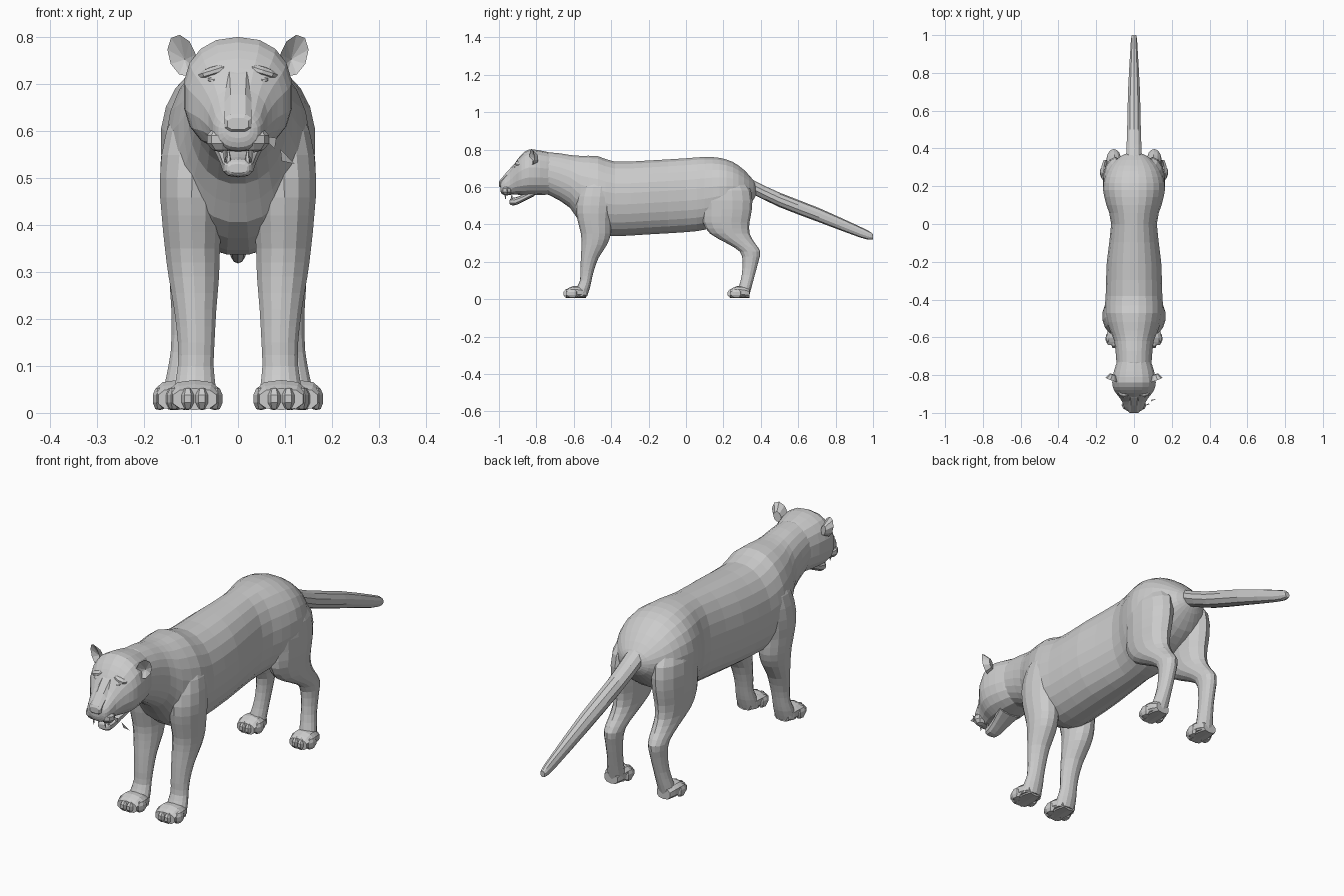
import bpy, bmesh, math
from mathutils import Matrix, Vector

if "Cube" in bpy.data.objects:
    bpy.data.objects.remove(bpy.data.objects["Cube"])


def finish(name, bm, mirror=False):
    bmesh.ops.recalc_face_normals(bm, faces=bm.faces[:])
    me = bpy.data.meshes.new(name)
    bm.to_mesh(me)
    bm.free()
    ob = bpy.data.objects.new(name, me)
    bpy.context.collection.objects.link(ob)
    if mirror:
        m = ob.modifiers.new("Mirror", "MIRROR")
        m.use_mirror_merge = False
    return ob


def spline(keys, sub):
    """Catmull-Rom refinement of the section list."""
    out = []
    for i in range(len(keys) - 1):
        p = [keys[max(0, min(len(keys) - 1, i + d))] for d in (-1, 0, 1, 2)]
        for k in range(sub):
            t = k / sub
            out.append([0.5 * (2 * b + (c - a) * t + (2 * a - 5 * b + 4 * c - d) * t * t
                               + (3 * b - a - 3 * c + d) * t ** 3) for a, b, c, d in zip(*p)])
    return out + [list(keys[-1])]


def loft(bm, keys, axis, sides=16, sub=2, power=2.0):
    """keys: (position on axis, centre a, centre b, radius a, radius b)."""
    rings = []
    for t, a, b, ra, rb in spline(keys, sub):
        ring = []
        for i in range(sides):
            w = 2 * math.pi * (i + 0.5) / sides
            c, s = math.cos(w), math.sin(w)
            u = a + ra * math.copysign(abs(c) ** (2 / power), c)
            v = b + rb * math.copysign(abs(s) ** (2 / power), s)
            ring.append(bm.verts.new((u, t, v) if axis == "y" else (u, v, t)))
        rings.append(ring)
    for r, q in zip(rings, rings[1:]):
        for i in range(sides):
            j = (i + 1) % sides
            bm.faces.new((r[i], r[j], q[j], q[i]))
    bm.faces.new(rings[0])
    bm.faces.new(rings[-1])


def spans(rows):
    """(y, top, bottom, half width) -> loft keys centred on x = 0."""
    return [(y, 0, (t + b) / 2, w, (t - b) / 2) for y, t, b, w in rows]


def blob(bm, centre, size, rot=0, seg=8, rings=5):
    m = Matrix.Translation(centre) @ Matrix.Rotation(rot, 4, "Y") @ Matrix.Diagonal((*size, 1))
    bmesh.ops.create_uvsphere(bm, u_segments=seg, v_segments=rings, radius=1, matrix=m)


# torso and neck
bm = bmesh.new()
loft(bm, spans([
    (-.82, .765, .58, .09), (-.73, .786, .555, .094), (-.62, .772, .487, .105),
    (-.565, .768, .405, .128), (-.47, .766, .345, .155), (-.38, .737, .335, .151),
    (-.2, .743, .345, .145), (0, .755, .357, .122), (.1, .762, .37, .147),
    (.18, .757, .40, .165), (.25, .735, .43, .155), (.31, .692, .47, .125),
    (.36, .637, .53, .07), (.375, .61, .56, .03)]), "y", 24, 2, 2.15)
finish("torso", bm)

# tail
bm = bmesh.new()
loft(bm, spans([(.28, .69, .59, .042), (.36, .637, .56, .043), (.5, .57, .492, .038),
                (.71, .488, .412, .033), (.93, .388, .33, .02), (.985, .36, .318, .016),
                (1.0, .347, .32, .011)]), "y", 10, 2)
finish("tail", bm)

# head, with sloping muzzle
bm = bmesh.new()
loft(bm, spans([(-.72, .782, .56, .088), (-.78, .795, .557, .108), (-.84, .80, .555, .117),
                (-.88, .772, .556, .107), (-.91, .735, .56, .085), (-.94, .69, .558, .064),
                (-.97, .655, .557, .054), (-.987, .635, .565, .042), (-.993, .62, .585, .026)]),
     "y", 18, 2, 2.3)
finish("head", bm)

# nose bridge widening up to the brow
bm = bmesh.new()
loft(bm, spans([(-.875, .765, .62, .04), (-.92, .724, .62, .034), (-.96, .68, .60, .03),
                (-.995, .637, .598, .03), (-1.0, .628, .602, .024)]), "y", 8, 1, 3)
finish("nose_bridge", bm)

# lower jaw
bm = bmesh.new()
loft(bm, spans([(-.81, .59, .552, .055), (-.87, .56, .522, .04), (-.91, .545, .503, .034),
                (-.935, .54, .503, .03), (-.943, .53, .51, .02)]), "y", 10, 2, 2.6)
finish("lower_jaw", bm)

# whisker pads, brows and eyes
bm = bmesh.new()
blob(bm, (.034, -.958, .582), (.034, .03, .028))
finish("whisker_pads", bm, True)
bm = bmesh.new()
blob(bm, (.052, -.893, .726), (.034, .022, .012), .3)
finish("brows", bm, True)
bm = bmesh.new()
blob(bm, (.052, -.907, .707), (.015, .012, .007), -.2)
finish("eyes", bm, True)

# canine teeth, upper and lower
bm = bmesh.new()
for x, y, z, flip in ((.028, -.965, .55, math.pi), (.02, -.932, .548, 0)):
    bmesh.ops.create_cone(bm, cap_ends=True, segments=5, radius1=.007, radius2=.001, depth=.035,
                          matrix=Matrix.Translation((x, y, z)) @ Matrix.Rotation(flip, 4, "X"))
finish("canine_teeth", bm, True)

# whisker tufts: thin blades beside the mouth
bm = bmesh.new()
for tri in (((.05, -.965, .59), (.082, -.955, .585), (.078, -.95, .562)),
            ((.09, -.94, .562), (.12, -.925, .53), (.093, -.93, .536))):
    bm.faces.new([bm.verts.new(p) for p in tri])
finish("whisker_tufts", bm)

# cupped ears
bm = bmesh.new()
n = 9
rim = []
for i in range(n):
    w = 2 * math.pi * i / n + .3
    c, s = math.cos(w), math.sin(w)
    rim.append(bm.verts.new((.119 + .03 * c + .009 * s, -.825 + .012 * c, .76 + .045 * s)))
back = [bm.verts.new(v.co * .5 + Vector((.105, -.78, .745)) * .5 + Vector((0, .006, 0))) for v in rim]
hollow = bm.verts.new((.113, -.805, .752))
for i in range(n):
    j = (i + 1) % n
    bm.faces.new((rim[i], rim[j], back[j], back[i]))
    bm.faces.new((rim[j], rim[i], hollow))
bm.faces.new(back)
finish("ears", bm, True)

# front legs with shoulders: (z, x, y, rx, ry)
bm = bmesh.new()
loft(bm, [(.69, .065, -.46, .04, .05), (.60, .088, -.475, .066, .09), (.50, .098, -.488, .07, .1),
          (.42, .098, -.489, .066, .09), (.35, .097, -.482, .06, .08), (.29, .094, -.491, .055, .068),
          (.22, .091, -.515, .046, .047), (.15, .089, -.529, .04, .036), (.10, .09, -.536, .039, .031),
          (.06, .091, -.55, .044, .036), (.015, .091, -.565, .046, .036)], "z", 14, 2)
finish("front_legs", bm, True)

# hind legs with thighs and hocks
bm = bmesh.new()
loft(bm, [(.67, .08, .20, .045, .08), (.58, .096, .215, .066, .133), (.48, .1, .22, .066, .132),
          (.41, .101, .215, .06, .124), (.35, .102, .235, .052, .106), (.30, .104, .292, .044, .076),
          (.255, .107, .342, .038, .055), (.20, .109, .345, .033, .042), (.13, .113, .333, .031, .035),
          (.07, .12, .318, .035, .034), (.015, .126, .302, .04, .035)], "z", 14, 2)
finish("hind_legs", bm, True)


# paws with four toes each
def paw(name, x, y, half, length):
    bm = bmesh.new()
    loft(bm, [(y, x, .03, half * .6, .024), (y - .025, x, .036, half * .8, .03),
              (y - length * .55, x, .038, half * .92, .032),
              (y - length * .85, x, .029, half * .8, .023)], "y", 10, 2, 2.6)
    for k, back in ((-.72, .022), (-.25, 0), (.25, 0), (.72, .022)):
        blob(bm, (x + k * half, y - length + .032 + back, .03), (half * .29, .032, .027), 0, 7, 5)
    for v in bm.verts:
        v.co.z = max(v.co.z, .006)
    finish(name, bm, True)


paw("front_paws", .092, -.535, .06, .125)
paw("hind_paws", .128, .34, .054, .122)
